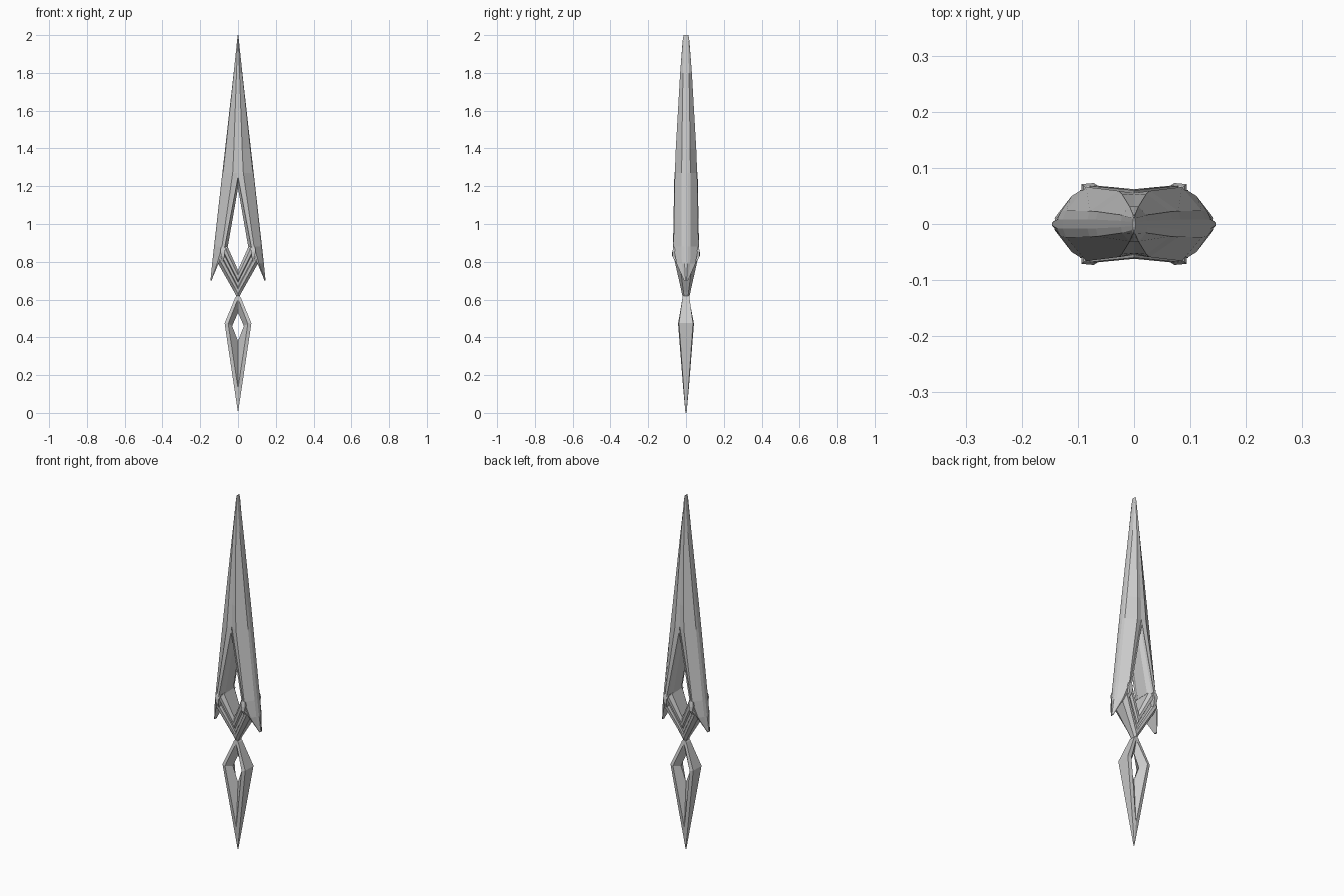
import bpy, bmesh

if "Cube" in bpy.data.objects:
    bpy.data.objects.remove(bpy.data.objects["Cube"])


def loft(name, stations):
    """Skin stations of (x, z, half_depth) points, front and back, then mirror in x."""
    bm = bmesh.new()
    rings = []
    for pts in stations:
        front = [bm.verts.new((x, -y, z)) for x, z, y in pts]
        back = [bm.verts.new((x, y, z)) for x, z, y in reversed(pts)]
        rings.append(front + back)
    n = len(rings[0])
    for a, b in zip(rings, rings[1:]):
        for i in range(n):
            j = (i + 1) % n
            bm.faces.new((a[i], a[j], b[j], b[i]))
    bm.faces.new(rings[0])
    bm.faces.new(rings[-1])
    # keep the mirror plane open
    inner = [f for f in bm.faces if all(abs(v.co.x) < 1e-5 for v in f.verts)]
    bmesh.ops.delete(bm, geom=inner, context='FACES_ONLY')
    bmesh.ops.remove_doubles(bm, verts=bm.verts, dist=0.0003)
    bmesh.ops.recalc_face_normals(bm, faces=bm.faces)
    me = bpy.data.meshes.new(name)
    bm.to_mesh(me)
    bm.free()
    ob = bpy.data.objects.new(name, me)
    bpy.context.collection.objects.link(ob)
    m = ob.modifiers.new("mirror", 'MIRROR')
    m.use_clip = True
    m.merge_threshold = 0.0003
    return ob


def blade_station(z, inner, ridge, outer, edge):
    """Inner wall, raised ridge, bevelled cutting edge."""
    return [(inner[0], z, inner[1]), (ridge[0], z, ridge[1]),
            (outer * 0.95, z, edge), (outer, z, edge * 0.35)]


# blade, splitting around the opening and ending in barbs
loft("blade", [
    blade_station(2.00, (0, .013), (.0008, .012), .002, .008),
    blade_station(1.97, (0, .018), (.002, .017), .005, .011),
    blade_station(1.80, (0, .031), (.008, .031), .023, .016),
    blade_station(1.40, (0, .052), (.022, .054), .068, .022),
    blade_station(1.27, (0, .055), (.028, .059), .083, .023),
    blade_station(0.88, (.070, .062), (.085, .066), .127, .024),
    blade_station(0.79, (.103, .050), (.111, .050), .137, .022),
    blade_station(0.70, (.141, .010), (.142, .010), .146, .008),
])

# stepped trim around the sides of the opening
loft("opening_rim", [
    [(0, 1.275, .060), (0, 1.25, .062), (0, 1.24, .050), (0, 1.19, .030)],
    [(.080, .87, .068), (.072, .87, .069), (.068, .875, .056), (.054, .88, .036)],
])


def guard_station(upper, lower, y_up, y_low):
    """Ribbed strip between an upper and a lower edge."""
    ribs = [(0, .72), (.18, 1), (.36, 1), (.42, .75), (.58, .75), (.64, 1), (.82, 1), (1, .55)]
    return [(upper[0] + (lower[0] - upper[0]) * t,
             upper[1] + (lower[1] - upper[1]) * t,
             (y_up + (y_low - y_up) * t) * k) for t, k in ribs]


# V-shaped guard under the opening
loft("guard", [
    guard_station((.056, .882), (.105, .79), .064, .060),
    guard_station((.010, .778), (.020, .64), .050, .024),
    guard_station((0, .757), (0, .60), .046, .016),
])

# small claws gripping the blade at the guard ends
loft("claw", [
    [(.070, .885, .060), (.078, .887, .060)],
    [(.064, .870, .068), (.090, .878, .068)],
    [(.072, .850, .073), (.094, .856, .071)],
    [(.070, .830, .073), (.088, .826, .071)],
    [(.078, .800, .058), (.092, .800, .056)],
])

# diamond-loop handle with sloped inner walls
loft("handle", [
    [(0, .63, .016), (0, .60, .018), (0, .53, 0)],
    [(.014, .612, .018), (.007, .588, .020), (.002, .526, 0)],
    [(.071, .475, .037), (.052, .472, .042), (.031, .460, 0)],
    [(0, 0, .003), (0, .13, .015), (0, .38, 0)],
])
